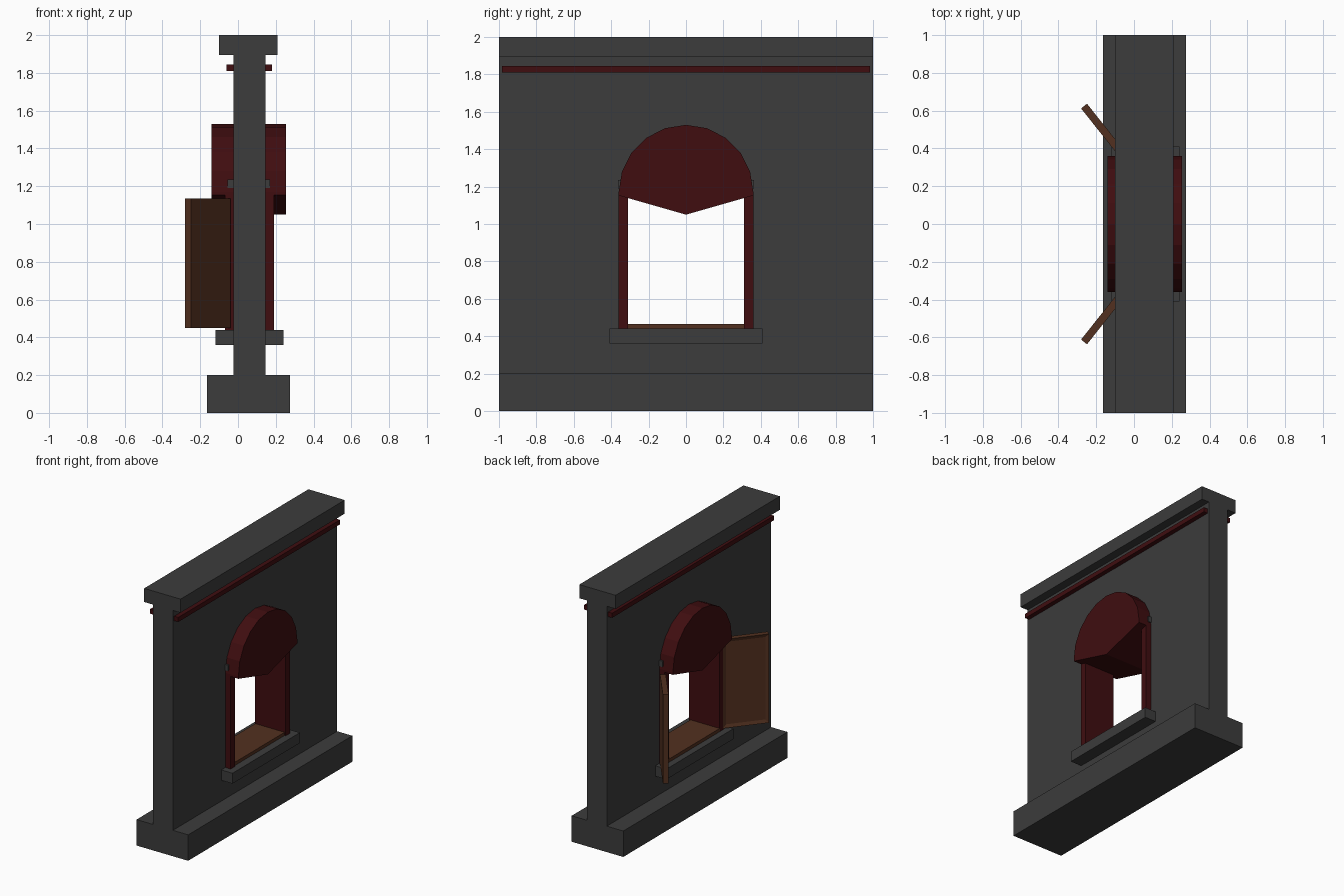
import bpy, bmesh, math
from mathutils import Matrix

if "Cube" in bpy.data.objects:
    bpy.data.objects.remove(bpy.data.objects["Cube"])


def material(name, rgb):
    m = bpy.data.materials.new(name)
    m.diffuse_color = (*rgb, 1)
    m.use_nodes = True
    m.node_tree.nodes["Principled BSDF"].inputs["Base Color"].default_value = m.diffuse_color
    return m


STONE = material("dark_stone", (0.045, 0.045, 0.045))
RED = material("red_paint", (0.05, 0.004, 0.005))
WOOD = material("brown_wood", (0.085, 0.03, 0.014))


def finish(name, bm, mat):
    bmesh.ops.recalc_face_normals(bm, faces=bm.faces)
    me = bpy.data.meshes.new(name)
    bm.to_mesh(me)
    bm.free()
    me.materials.append(mat)
    ob = bpy.data.objects.new(name, me)
    bpy.context.collection.objects.link(ob)
    return ob


def box_bm(x, y, z):
    bm = bmesh.new()
    bmesh.ops.create_cube(bm, size=1)
    for v in bm.verts:
        for i, (lo, hi) in enumerate((x, y, z)):
            v.co[i] = hi if v.co[i] > 0 else lo
    return bm


def box(name, x, y, z, mat):
    return finish(name, box_bm(x, y, z), mat)


def prism_x(name, outline, x0, x1, mat):
    # Extrude a y-z outline along x
    bm = bmesh.new()
    f = bm.faces.new([bm.verts.new((x0, y, z)) for y, z in outline])
    ext = bmesh.ops.extrude_face_region(bm, geom=[f])["geom"]
    bmesh.ops.translate(bm, vec=(x1 - x0, 0, 0),
                        verts=[v for v in ext if isinstance(v, bmesh.types.BMVert)])
    return finish(name, bm, mat)


# Wall with a slot for the window (closed round by the hood above)
prism_x("wall_lower", [(-1, 0.1), (1, 0.1), (1, 0.42), (-1, 0.42)], -0.025, 0.145, STONE)
prism_x("wall_upper", [(-1, 0.42), (-0.34, 0.42), (-0.34, 1.2), (0.34, 1.2), (0.34, 0.42),
                       (1, 0.42), (1, 1.95), (-1, 1.95)], -0.025, 0.145, STONE)
box("plinth", (-0.165, 0.275), (-1, 1), (0, 0.2), STONE)
box("coping", (-0.1, 0.21), (-1, 1), (1.895, 2), STONE)

# Thin trim rails under the coping
box("trim_rail_inner", (-0.06, -0.02), (-0.985, 0.985), (1.81, 1.845), RED)
box("trim_rail_outer", (0.14, 0.18), (-0.985, 0.985), (1.81, 1.845), RED)

# Window sill, sill board and lintel
box("window_sill", (-0.12, 0.24), (-0.41, 0.41), (0.36, 0.44), STONE)
box("sill_board", (-0.07, 0.18), (-0.315, 0.315), (0.43, 0.465), WOOD)
box("lintel_bar", (-0.055, 0.17), (-0.363, 0.363), (1.19, 1.235), STONE)

# Arched hood with a shallow V underside
arch = [(0.36 * math.cos(math.radians(18 * i)), 1.17 + 0.36 * math.sin(math.radians(18 * i)))
        for i in range(11)]
prism_x("arched_hood", arch + [(-0.36, 1.153), (0, 1.05), (0.36, 1.153)], -0.14, 0.255, RED)

# Jambs and open shutters, one on each side
for side, s in (("left", -1), ("right", 1)):
    ys = sorted((s * 0.31, s * 0.36))
    box("jamb_" + side, (-0.07, 0.19), ys, (0.44, 1.16), RED)

    # Shutter with a recessed panel on its inner face
    bm = box_bm((-0.02, 0.02), (0, 0.335), (0.45, 1.135))
    bm.faces.ensure_lookup_table()
    panel = min(bm.faces, key=lambda f: f.calc_center_median().x)
    bmesh.ops.inset_region(bm, faces=[panel], thickness=0.035)
    bmesh.ops.translate(bm, verts=panel.verts, vec=(0.01, 0, 0))
    # Swing about the hinge, then mirror for the other side
    swing = Matrix.Translation((-0.056, 0.362, 0)) @ Matrix.Rotation(math.radians(38.5), 4, "Z")
    bmesh.ops.transform(bm, verts=bm.verts, matrix=Matrix.Diagonal((1, s, 1, 1)) @ swing)
    finish("shutter_" + side, bm, WOOD)
